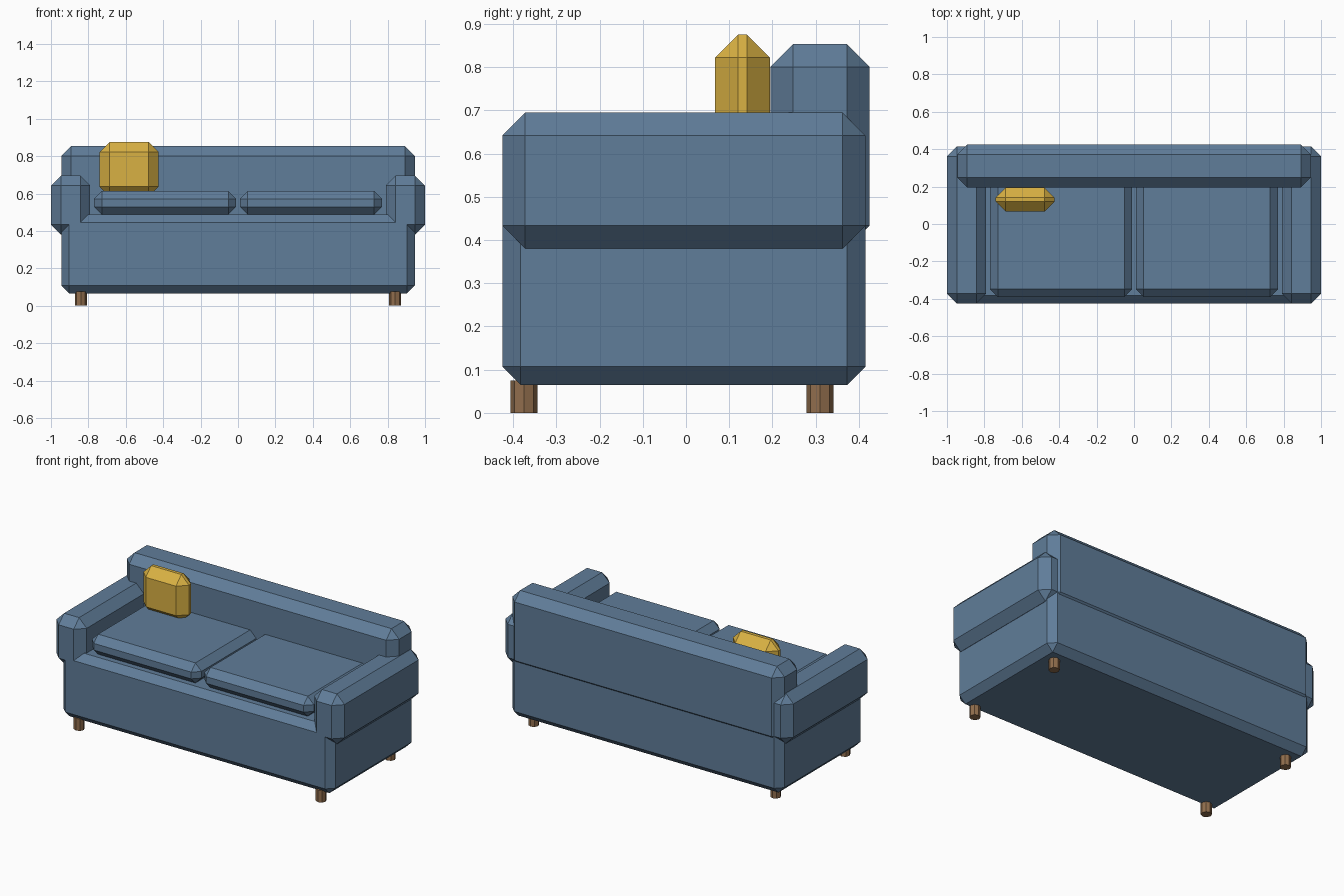
import bpy, bmesh
from mathutils import Matrix, Vector

if "Cube" in bpy.data.objects:
    bpy.data.objects.remove(bpy.data.objects["Cube"])


def material(name, rgb):
    m = bpy.data.materials.new(name)
    m.diffuse_color = (*rgb, 1)
    m.use_nodes = True
    m.node_tree.nodes["Principled BSDF"].inputs["Base Color"].default_value = m.diffuse_color
    return m


blue = material("blue_fabric", (0.117, 0.205, 0.319))
yellow = material("mustard_fabric", (0.694, 0.440, 0.056))
wood = material("brown_wood", (0.283, 0.156, 0.074))


def add_object(name, bm, mat):
    mesh = bpy.data.meshes.new(name)
    bm.to_mesh(mesh)
    bm.free()
    mesh.materials.append(mat)
    obj = bpy.data.objects.new(name, mesh)
    bpy.context.collection.objects.link(obj)
    return obj


def chamfered_box(name, x, y, z, chamfer, mat):
    """Box spanning the given (min, max) ranges with flat chamfered edges."""
    lo, hi = Vector((x[0], y[0], z[0])), Vector((x[1], y[1], z[1]))
    bm = bmesh.new()
    bmesh.ops.create_cube(bm, size=1, matrix=Matrix.Translation((lo + hi) / 2)
                          @ Matrix.Diagonal((*(hi - lo), 1)))
    obj = add_object(name, bm, mat)
    bevel = obj.modifiers.new("chamfer", 'BEVEL')
    bevel.width = chamfer
    bevel.segments = 1
    bevel.limit_method = 'NONE'


# Body and backrest
chamfered_box("base", (-0.945, 0.945), (-0.425, 0.415), (0.065, 0.487), 0.042, blue)
chamfered_box("backrest", (-0.945, 0.945), (0.195, 0.425), (0.38, 0.853), 0.053, blue)

# Paired arms, seat cushions and legs
for side, s in (("left", -1), ("right", 1)):
    chamfered_box(side + "_arm", sorted((s * 0.79, s * 1.0)),
                  (-0.425, 0.415), (0.38, 0.695), 0.053, blue)
    chamfered_box(side + "_seat_cushion", sorted((s * 0.01, s * 0.77)),
                  (-0.39, 0.25), (0.487, 0.613), 0.042, blue)
    for end, y in (("front", -0.375), ("back", 0.31)):
        bm = bmesh.new()
        bmesh.ops.create_cone(bm, cap_ends=True, segments=8, radius1=0.0315,
                              radius2=0.0315, depth=0.075,
                              matrix=Matrix.Translation((s * 0.84, y, 0.0375)))
        add_object(f"{end}_{side}_leg", bm, wood)

# Throw pillow leaning area on the left seat
chamfered_box("throw_pillow", (-0.74, -0.425), (0.067, 0.194), (0.584, 0.875), 0.053, yellow)
